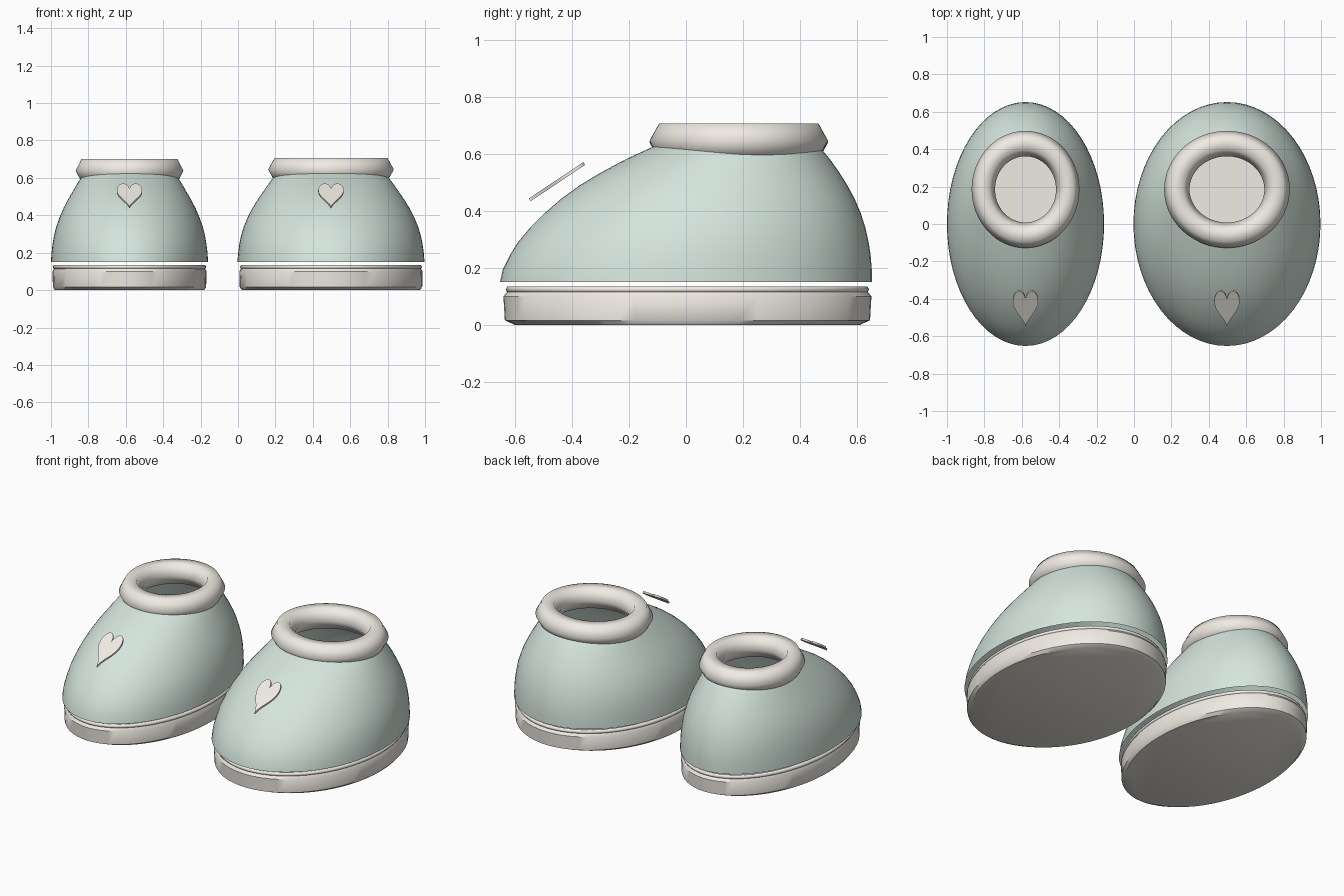
import bpy, bmesh, math
from mathutils import Vector

if "Cube" in bpy.data.objects:
    bpy.data.objects.remove(bpy.data.objects["Cube"])

def material(name, color):
    m = bpy.data.materials.new(name)
    m.diffuse_color = (*color, 1)
    m.use_nodes = True
    m.node_tree.nodes["Principled BSDF"].inputs["Base Color"].default_value = m.diffuse_color
    return m

GREEN = material("sage", (0.66, 0.78, 0.72))
CREAM = material("cream", (0.87, 0.83, 0.77))
N = 64

def finish(bm, name, mat, angle):
    bmesh.ops.recalc_face_normals(bm, faces=bm.faces)
    me = bpy.data.meshes.new(name)
    bm.to_mesh(me)
    bm.free()
    me.materials.append(mat)
    ob = bpy.data.objects.new(name, me)
    bpy.context.collection.objects.link(ob)
    bpy.ops.object.select_all(action='DESELECT')
    ob.select_set(True)
    bpy.context.view_layer.objects.active = ob
    bpy.ops.object.shade_smooth_by_angle(angle=math.radians(angle))
    return ob

def loft(name, rings, mat, cx, angle=60, caps=False, closed=False):
    """Skin a stack of ellipses given as (z, centre y, half x, half y)."""
    bm = bmesh.new()
    loops = []
    for z, cy, hx, hy in rings:
        loops.append([bm.verts.new((cx + hx * math.cos(a), cy + hy * math.sin(a), z))
                      for a in (2 * math.pi * i / N for i in range(N))])
    pairs = list(zip(loops, loops[1:]))
    if closed:
        pairs.append((loops[-1], loops[0]))
    for a, b in pairs:
        for i in range(N):
            j = (i + 1) % N
            bm.faces.new((a[i], a[j], b[j], b[i]))
    if caps:
        bm.faces.new(loops[0])
        bm.faces.new(loops[-1])
    return finish(bm, name, mat, angle)

def ring_tube(name, mat, cx, cy, z, hx, hy, rx, ry, rz, sides=6):
    """Oval ring with a six-sided tube."""
    rings = []
    for k in range(sides):
        t = 2 * math.pi * k / sides
        rings.append((z + rz * math.sin(t), cy, hx + rx * math.cos(t), hy + ry * math.cos(t)))
    return loft(name, rings, mat, cx, angle=80, closed=True)

def heart(name, cx):
    up = Vector((0, 0.195, 0.13)).normalized()
    nrm = Vector((0, -up.z, up.y))
    mid = Vector((cx, -0.452, 0.502))
    bm = bmesh.new()
    vs = []
    for i in range(48):
        t = 2 * math.pi * i / 48
        x = math.sin(t) ** 3 * 0.068
        y = 13 * math.cos(t) - 5 * math.cos(2 * t) - 2 * math.cos(3 * t) - math.cos(4 * t)
        vs.append(bm.verts.new(mid + Vector((x, 0, 0)) + up * ((y + 2.5) / 29 * 0.23) - nrm * 0.006))
    f = bm.faces.new(vs)
    ext = bmesh.ops.extrude_face_region(bm, geom=[f])
    bmesh.ops.translate(bm, vec=nrm * 0.012,
                        verts=[v for v in ext["geom"] if isinstance(v, bmesh.types.BMVert)])
    return finish(bm, name, CREAM, 30)

# Upper profile: height, front y, back y, half width
UPPER = [(0.15, -0.652, 0.652, 0.5), (0.195, -0.642, 0.651, 0.497), (0.245, -0.617, 0.647, 0.49),
         (0.29, -0.589, 0.64, 0.481), (0.34, -0.547, 0.629, 0.466), (0.39, -0.497, 0.613, 0.445),
         (0.44, -0.44, 0.592, 0.419), (0.49, -0.371, 0.565, 0.388), (0.533, -0.3, 0.538, 0.358),
         (0.58, -0.212, 0.505, 0.325), (0.628, -0.108, 0.465, 0.288), (0.645, -0.07, 0.445, 0.268)]

# Two shoes, the left one narrower
for side, cx, s, ztop in (("left", -0.58, 0.84, 0.639), ("right", 0.497, 1.0, 0.645)):
    loft(side + "_upper", [(z, (f + b) / 2, w * s, (b - f) / 2) for z, f, b, w in UPPER], GREEN, cx)
    # sole with bevelled bottom and top edges
    loft(side + "_sole",
         [(0.0, 0.005, 0.475 * s, 0.605), (0.016, 0.005, 0.488 * s, 0.64), (0.1, 0.005, 0.49 * s, 0.645),
          (0.118, 0.005, 0.48 * s, 0.63)], CREAM, cx, angle=40, caps=True)
    # welt bead around the sole
    ring_tube(side + "_welt", CREAM, cx, 0.005, 0.124, 0.475 * s, 0.625, 0.012, 0.012, 0.012)
    # padded ankle collar
    ring_tube(side + "_collar", CREAM, cx, 0.185, ztop, 0.265 * s + 0.003, 0.245,
              0.068 * (s + 1) / 2, 0.068, 0.071)
    heart(side + "_heart", cx)
